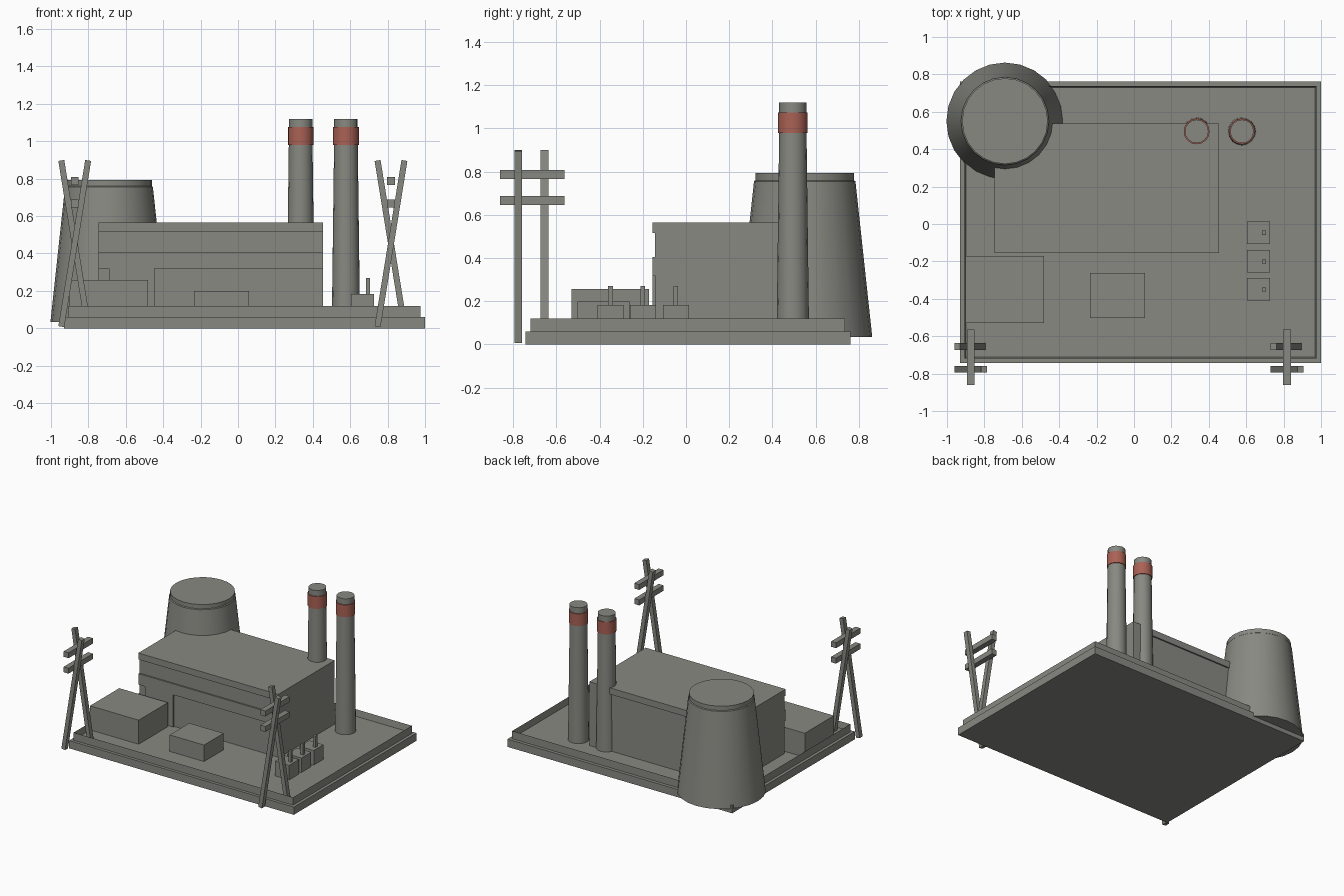
import bpy, bmesh, math
from mathutils import Matrix, Vector

cube = bpy.data.objects.get("Cube")
if cube:
    bpy.data.objects.remove(cube, do_unlink=True)


def material(name, rgb):
    mat = bpy.data.materials.new(name)
    mat.use_nodes = True
    mat.diffuse_color = (*rgb, 1)
    mat.node_tree.nodes["Principled BSDF"].inputs["Base Color"].default_value = (*rgb, 1)
    return mat


GREY = material("concrete grey", (0.25, 0.25, 0.225))
RED = material("warning red", (0.40, 0.12, 0.09))


def finish(name, bm, *mats):
    bmesh.ops.recalc_face_normals(bm, faces=bm.faces)
    mesh = bpy.data.meshes.new(name)
    bm.to_mesh(mesh)
    bm.free()
    for mat in mats or (GREY,):
        mesh.materials.append(mat)
    obj = bpy.data.objects.new(name, mesh)
    bpy.context.collection.objects.link(obj)
    return obj


def add_box(bm, xs, ys, zs):
    spans = (xs, ys, zs)
    mid = Vector([(a + b) / 2 for a, b in spans])
    size = [b - a for a, b in spans]
    bmesh.ops.create_cube(bm, size=1, matrix=Matrix.Translation(mid) @ Matrix.Diagonal((*size, 1)))


def box(name, xs, ys, zs):
    bm = bmesh.new()
    add_box(bm, xs, ys, zs)
    return finish(name, bm)


def revolve(name, x, y, profile, sides, red_span=None):
    """Capped round body from (radius, height) pairs; faces inside red_span turn red."""
    bm = bmesh.new()
    rings = []
    for r, z in profile:
        angles = [2 * math.pi * i / sides for i in range(sides)]
        rings.append([bm.verts.new((x + r * math.cos(a), y + r * math.sin(a), z)) for a in angles])
    for low, high in zip(rings, rings[1:]):
        for i in range(sides):
            j = (i + 1) % sides
            bm.faces.new((low[i], low[j], high[j], high[i]))
    bm.faces.new(rings[0][::-1])
    bm.faces.new(rings[-1])
    if red_span:
        for f in bm.faces:
            f.material_index = int(red_span[0] <= f.calc_center_median().z <= red_span[1])
    obj = finish(name, bm, GREY, RED) if red_span else finish(name, bm)
    bpy.ops.object.select_all(action="DESELECT")
    obj.select_set(True)
    bpy.context.view_layer.objects.active = obj
    bpy.ops.object.shade_smooth_by_angle()
    return obj


# Ground slab, and a raised tray with a thin rim
FLOOR = 0.07
box("ground_slab", (-0.93, 1.0), (-0.743, 0.762), (0, 0.06))
bm = bmesh.new()
add_box(bm, (-0.907, 0.977), (-0.72, 0.737), (0.06, 0.12))
top = max(bm.faces, key=lambda f: f.calc_center_median().z)
bmesh.ops.inset_region(bm, faces=[top], thickness=0.012)
for v in top.verts:
    v.co.z = FLOOR
finish("rimmed_floor", bm)

# Main hall with trim on the front and back
LEFT, RIGHT = -0.747, 0.455
FRONT = (-0.156, -0.144)
box("main_hall", (LEFT, RIGHT), (-0.144, 0.525), (FLOOR, 0.515))
box("roof_band", (LEFT, RIGHT), (-0.156, 0.536), (0.515, 0.565))
box("front_ledge", (LEFT, RIGHT), FRONT, (0.32, 0.405))
box("front_pilaster", (-0.69, -0.447), FRONT, (FLOOR, 0.32))
box("back_pilaster", (0.385, RIGHT), (0.525, 0.536), (FLOOR, 0.515))

# Outbuildings
box("large_shed", (-0.90, -0.482), (-0.53, -0.172), (FLOOR, 0.257))
box("small_shed", (-0.235, 0.06), (-0.502, -0.262), (FLOOR, 0.198))

# Row of transformers, each with a short post
for i, y in enumerate((-0.047, -0.2, -0.35), 1):
    box(f"transformer_{i}", (0.604, 0.726), (y - 0.06, y + 0.06), (FLOOR, 0.183))
    box(f"transformer_post_{i}", (0.685, 0.707), (y - 0.011, y + 0.011), (0.183, 0.27))

# Cooling tower
revolve("cooling_tower", -0.69, 0.55,
        [(0.313, 0.033), (0.235, 0.755), (0.229, 0.76), (0.229, 0.793)], 24)

# Chimneys with a red collar
for i, x in enumerate((0.335, 0.577), 1):
    revolve(f"chimney_{i}", x, 0.495,
            [(0.075, FLOOR), (0.0635, 0.98), (0.069, 0.98), (0.069, 1.075),
             (0.063, 1.075), (0.063, 1.12)], 16, (0.979, 1.076))

# Power pylons: two crossed beams and two crossbars
TILT = math.atan2(0.143, 0.885)
for side, x in (("right", -0.873), ("left", 0.818)):
    for part, y, tilt in (("front", -0.777, TILT), ("back", -0.655, -TILT)):
        beam = box(f"{side}_pylon_{part}_beam", (-0.016, 0.016), (-0.018, 0.018), (-0.45, 0.45))
        beam.data.transform(Matrix.Translation((x, y, 0.453)) @ Matrix.Rotation(tilt, 4, "Y"))
    for part, z in (("lower", 0.667), ("upper", 0.787)):
        box(f"{side}_pylon_{part}_crossbar", (x - 0.021, x + 0.021), (-0.862, -0.564),
            (z - 0.021, z + 0.021))
